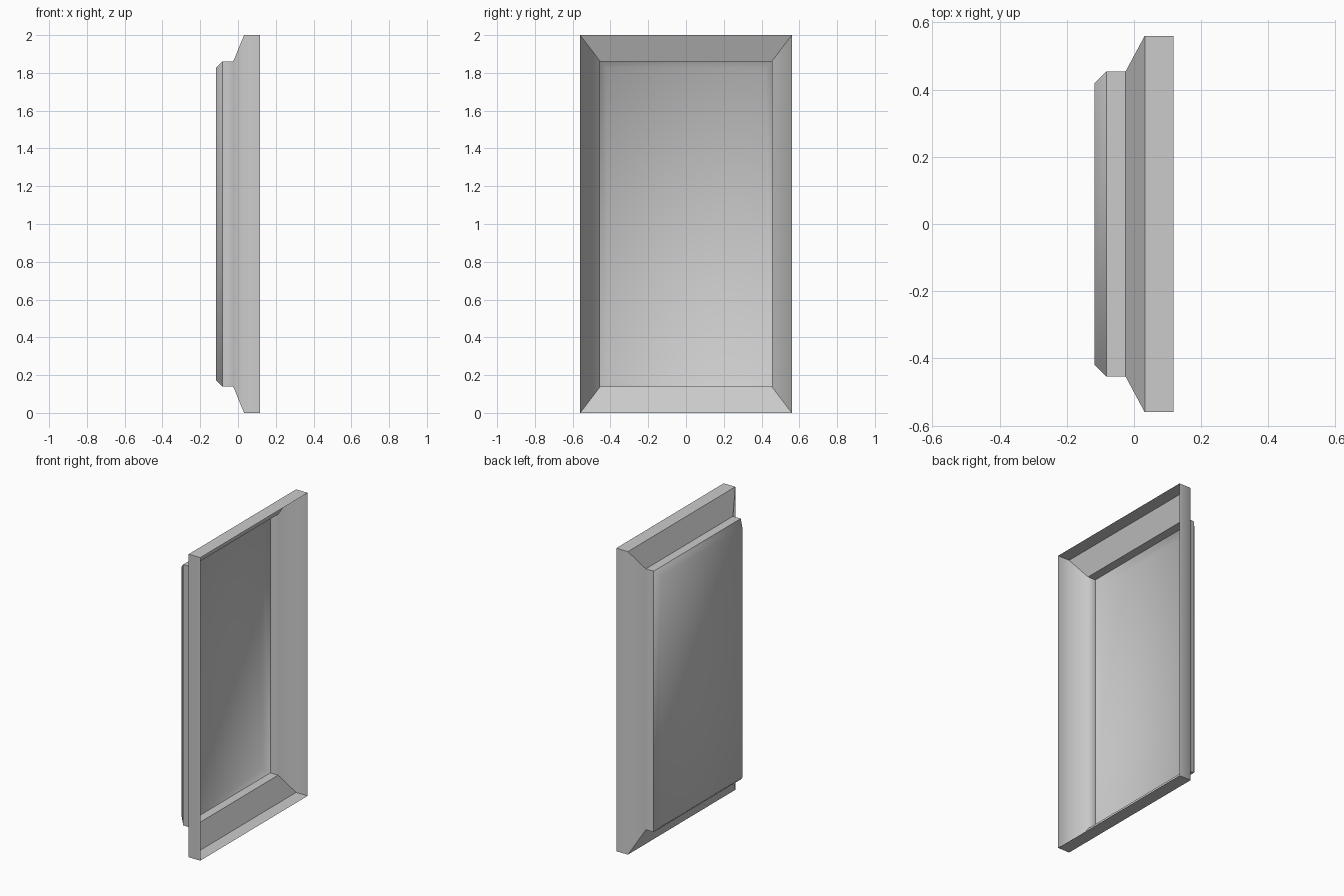
import bpy
import bmesh

# Remove the default cube
cube = bpy.data.objects.get("Cube")
if cube:
    bpy.data.objects.remove(cube, do_unlink=True)

# Single plain grey material
grey = bpy.data.materials.new("plain_grey")
grey.use_nodes = True
colour = (0.6, 0.6, 0.6, 1.0)
grey.diffuse_color = colour
grey.node_tree.nodes["Principled BSDF"].inputs["Base Color"].default_value = colour

# Stepped section: depth, half width, half height, from the panel to the open rim
SECTION = [
    (-0.117, 0.42, 0.826),   # panel
    (-0.082, 0.454, 0.861),  # chamfer
    (-0.025, 0.454, 0.861),  # straight step
    (0.032, 0.56, 1.0),      # sloped flare
    (0.117, 0.56, 1.0),      # open rim
]

bm = bmesh.new()
rings = []
for x, half_y, half_z in SECTION:
    corners = [(-1, -1), (-1, 1), (1, 1), (1, -1)]
    rings.append([bm.verts.new((x, sy * half_y, 1 + sz * half_z)) for sy, sz in corners])

# Panel, then the walls of the open shell
bm.faces.new(rings[0])
for inner, outer in zip(rings, rings[1:]):
    for i in range(4):
        j = (i + 1) % 4
        bm.faces.new((inner[i], inner[j], outer[j], outer[i]))
bmesh.ops.recalc_face_normals(bm, faces=bm.faces)

for face in bm.faces:
    face.smooth = True

# Sharp mitres beyond the chamfer, a sharp step line, and sharp top and bottom folds
for level in range(1, len(rings)):
    ring = rings[level]
    for i in range(4):
        a, b = ring[i], ring[(i + 1) % 4]
        horizontal = abs(a.co.z - b.co.z) < 0.001
        bm.edges.get((a, b)).smooth = not (level == 1 or horizontal)
        if level > 1:
            bm.edges.get((rings[level - 1][i], a)).smooth = False

mesh = bpy.data.meshes.new("recessed_panel")
bm.to_mesh(mesh)
bm.free()
mesh.materials.append(grey)
panel = bpy.data.objects.new("recessed_panel", mesh)
bpy.context.collection.objects.link(panel)
